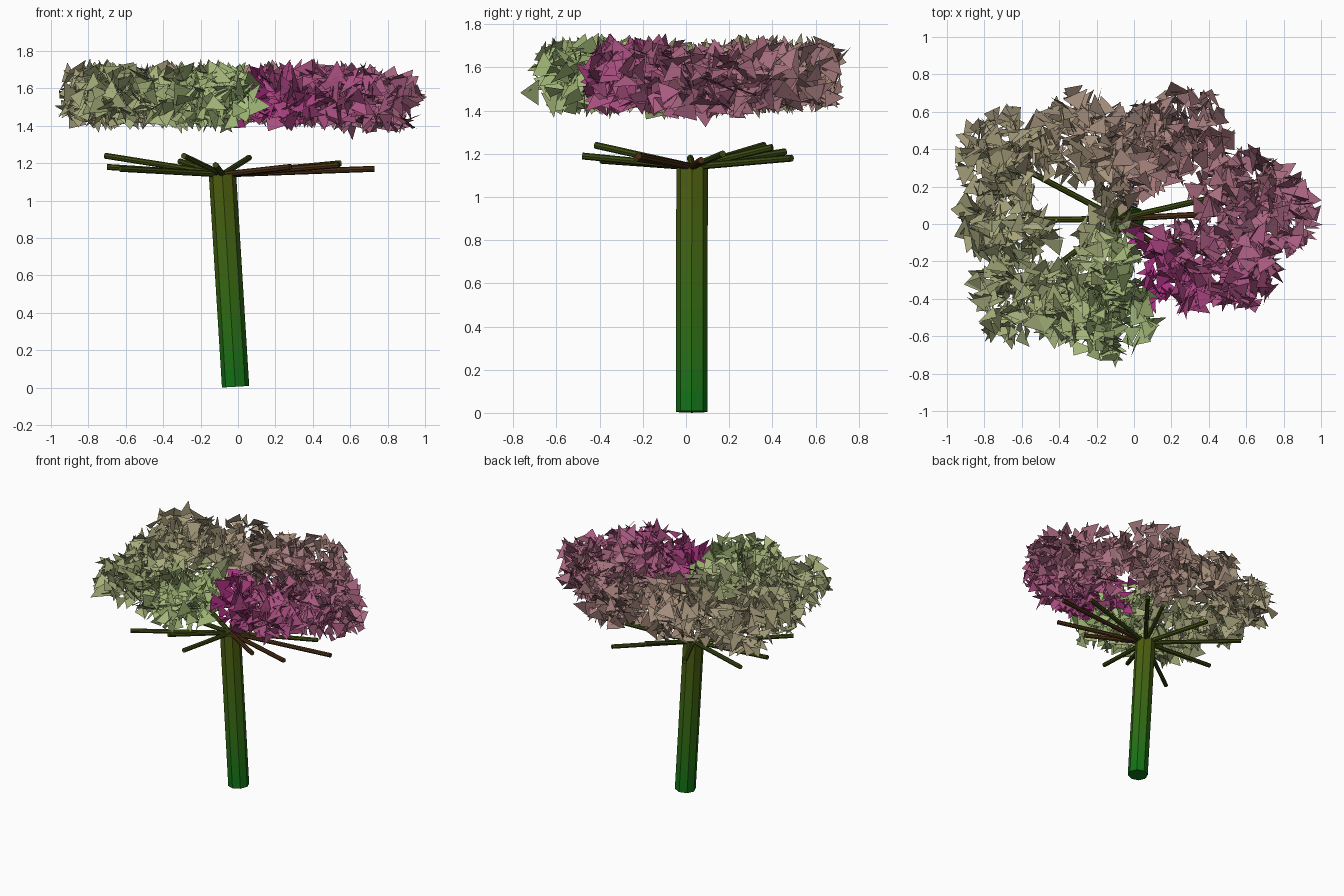
import bpy, bmesh, math, random
from mathutils import Vector, Quaternion

if "Cube" in bpy.data.objects:
    bpy.data.objects.remove(bpy.data.objects["Cube"])

random.seed(7)
TOP = Vector((-0.083, 0.028, 1.14))
BASE = Vector((-0.013, 0.027, 0.005))


def material(name, rgb):
    m = bpy.data.materials.new(name)
    m.diffuse_color = (*rgb, 1)
    m.use_nodes = True
    m.node_tree.nodes["Principled BSDF"].inputs["Base Color"].default_value = m.diffuse_color
    return m


def mix(a, b, t):
    return [p + (q - p) * t for p, q in zip(a, b)]


def rod(name, a, b, radius, sides, mat):
    d = b - a
    bpy.ops.mesh.primitive_cylinder_add(vertices=sides, radius=radius, depth=d.length,
                                        location=(a + b) / 2)
    ob = bpy.context.object
    ob.name = name
    ob.rotation_mode = 'QUATERNION'
    ob.rotation_quaternion = d.to_track_quat('Z', 'Y')
    ob.data.materials.append(mat)
    return ob


# Trunk, cut into rings so the colour can fade upwards
LOW, HIGH = (0.006, 0.17, 0.008), (0.075, 0.11, 0.005)
trunk = rod("trunk", BASE, TOP, 0.073, 8, material("bark_0", LOW))
bm = bmesh.new()
bm.from_mesh(trunk.data)
half = (TOP - BASE).length / 2
BANDS = 12
for i in range(1, BANDS):
    bmesh.ops.bisect_plane(bm, geom=bm.verts[:] + bm.edges[:] + bm.faces[:],
                           plane_co=(0, 0, -half + 2 * half * i / BANDS), plane_no=(0, 0, 1))
    trunk.data.materials.append(material(f"bark_{i}", mix(LOW, HIGH, i / (BANDS - 1))))
for f in bm.faces:
    z = f.calc_center_median().z
    f.material_index = max(0, min(BANDS - 1, int((z + half) / (2 * half) * BANDS)))
bm.to_mesh(trunk.data)
bm.free()

# Branches fanning out from the trunk top
tips = [Vector(t) for t in (
    (0.73, 0.07, 1.17), (0.55, 0.17, 1.20), (0.54, -0.22, 1.19), (0.28, -0.23, 1.18),
    (0.28, 0.49, 1.18), (0.06, 0.40, 1.23), (-0.31, 0.46, 1.21), (-0.71, 0.36, 1.24),
    (-0.70, 0.02, 1.18), (-0.63, -0.39, 1.17), (-0.29, -0.42, 1.24), (-0.12, -0.48, 1.19))]
green_wood = material("branch_green", (0.045, 0.07, 0.006))
brown_wood = material("branch_brown", (0.07, 0.03, 0.008))
for i, tip in enumerate(tips):
    rod(f"branch_{i + 1}", TOP, tip, 0.016, 8, brown_wood if i in (0, 2, 3) else green_wood)

# Foliage: loose triangular leaves clustered above each branch tip
SHADES = 20
MAGENTA, GREEN = (0.40, 0.03, 0.22), (0.37, 0.50, 0.19)
mesh = bpy.data.meshes.new("foliage")
for i in range(SHADES):
    mesh.materials.append(material(f"leaf_{i}", mix(MAGENTA, GREEN, i / (SHADES - 1))))
bm = bmesh.new()


def leaf(c):
    spin = Quaternion([random.gauss(0, 1) for _ in range(4)]).normalized()
    size = random.uniform(0.055, 0.085)
    start = random.uniform(0, math.tau)
    pts = []
    for k in range(3):
        a = start + math.tau * k / 3 + random.uniform(-0.4, 0.4)
        pts.append(bm.verts.new(c + spin @ Vector((math.cos(a), math.sin(a), 0)) * size))
    f = bm.faces.new(pts)
    # colour runs once around the crown
    turn = (math.atan2(c.y - 0.03, c.x + 0.02) + math.radians(78)) % math.tau / math.tau
    f.material_index = min(SHADES - 1, int(turn * SHADES))


def cluster(centre, radius, count):
    for _ in range(count):
        z = random.uniform(-0.13, 0.13)
        a = random.uniform(0, math.tau)
        r = radius * math.sqrt(random.random() * (1 - (z / 0.22) ** 2))
        leaf(centre + Vector((math.cos(a) * r, math.sin(a) * r, z)))


for i, tip in enumerate(tips):
    cluster(Vector((tip.x, tip.y, 1.53 if i == 0 else 1.56)), 0.24, 150)
# Inner leaves between the outer clusters
cluster(Vector((-0.13, -0.10, 1.55)), 0.19, 90)
cluster(Vector((-0.08, 0.22, 1.55)), 0.15, 60)
cluster(Vector((-0.50, -0.08, 1.55)), 0.10, 20)
bm.to_mesh(mesh)
bm.free()
bpy.context.collection.objects.link(bpy.data.objects.new("foliage", mesh))
